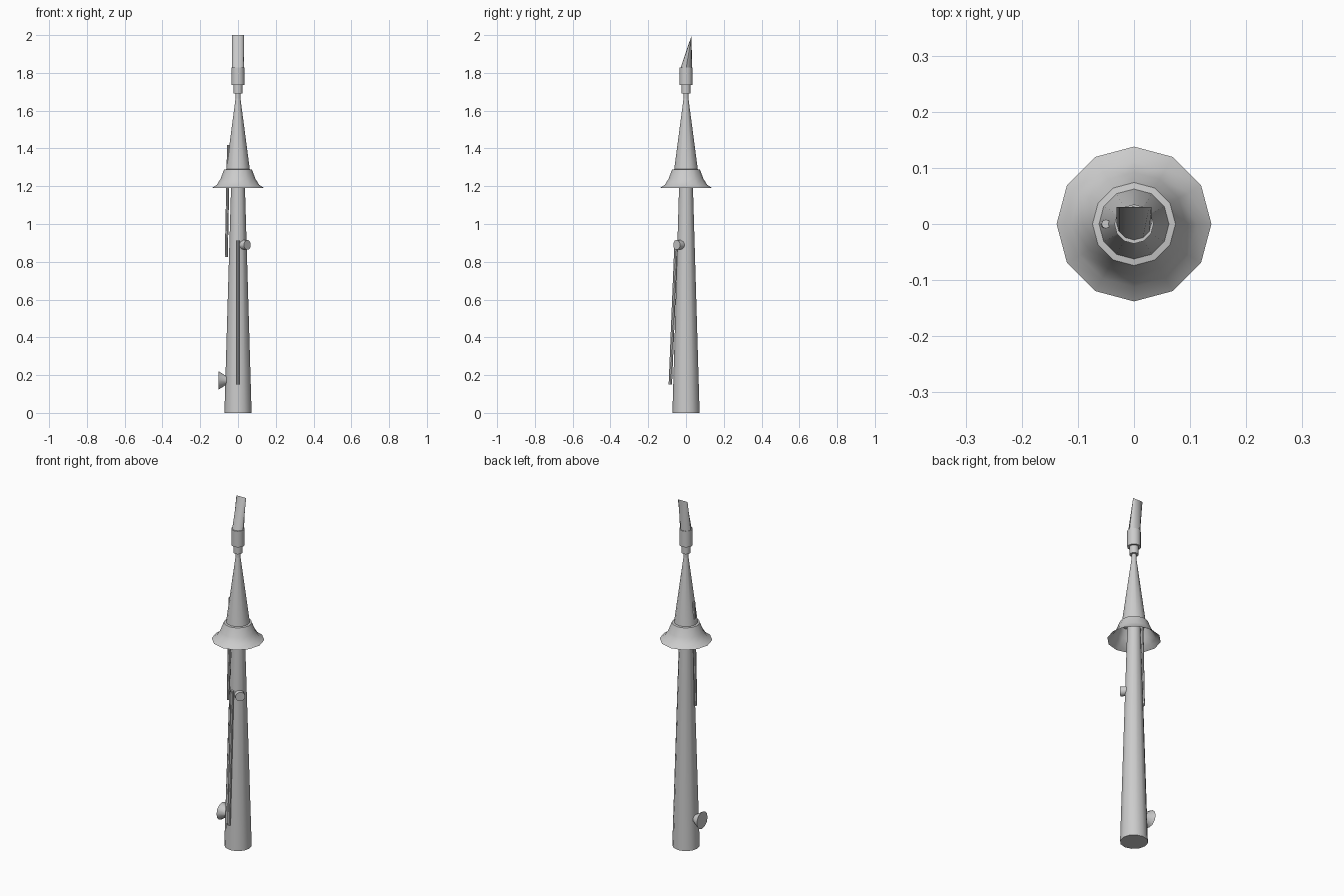
import bpy, bmesh, math
from mathutils import Vector

if "Cube" in bpy.data.objects:
    bpy.data.objects.remove(bpy.data.objects["Cube"])

SIDES = 12


def finish(name, bm, smooth=True):
    bmesh.ops.recalc_face_normals(bm, faces=bm.faces)
    me = bpy.data.meshes.new(name)
    bm.to_mesh(me)
    bm.free()
    ob = bpy.data.objects.new(name, me)
    bpy.context.collection.objects.link(ob)
    if smooth:
        bpy.ops.object.select_all(action='DESELECT')
        ob.select_set(True)
        bpy.context.view_layer.objects.active = ob
        bpy.ops.object.shade_smooth_by_angle(angle=math.radians(40))
    return ob


def skin(bm, rings):
    for a, b in zip(rings, rings[1:]):
        n = len(a)
        for i in range(n):
            j = (i + 1) % n
            bm.faces.new((a[i], a[j], b[j], b[i]))


def lathe(name, profile, origin=(0, 0, 0), axis=(0, 0, 1), sides=SIDES, cap_start=True, cap_end=True):
    """Revolve (radius, distance) pairs around an axis."""
    bm = bmesh.new()
    rot = Vector((0, 0, 1)).rotation_difference(Vector(axis))
    rings = []
    for r, d in profile:
        rings.append([bm.verts.new(Vector(origin) + rot @ Vector(
            (r * math.cos(math.tau * i / sides), r * math.sin(math.tau * i / sides), d)))
            for i in range(sides)])
    skin(bm, rings)
    if cap_start:
        bm.faces.new(rings[0])
    if cap_end:
        bm.faces.new(rings[-1])
    return finish(name, bm)


def rod(name, p, q, r):
    d = Vector(q) - Vector(p)
    return lathe(name, [(r, 0), (r, d.length)], p, d.normalized(), 8)


# Tapered main tube
lathe("main_tube", [(0.072, 0), (0.034, 1.29)])

# Flared skirt, open underneath
lathe("flared_skirt", [(0.138, 1.19), (0.112, 1.208), (0.092, 1.24), (0.074, 1.288), (0.062, 1.29)],
      cap_start=False, cap_end=False)

# Upper cone and thin neck
lathe("upper_cone", [(0.063, 1.285), (0.011, 1.68)])
lathe("neck", [(0.013, 1.64), (0.013, 1.70)])

# Stepped collar
lathe("lower_collar", [(0.024, 1.69), (0.024, 1.735)])
lathe("upper_collar", [(0.035, 1.735), (0.035, 1.828)])

# Mouthpiece: round base lofted to a straight edge at the back
bm = bmesh.new()
r = 0.031
base = [bm.verts.new((r * math.cos(math.tau * i / SIDES), r * math.sin(math.tau * i / SIDES), 1.82))
        for i in range(SIDES)]
tip = [bm.verts.new((v.co.x, 0.03, 2.0)) for v in base]
skin(bm, [base, tip])
bm.faces.new(base)
bmesh.ops.remove_doubles(bm, verts=bm.verts, dist=0.0005)
finish("mouthpiece", bm)

# Long rods lying along the tube
rod("front_rod", (0, -0.083, 0.15), (0, -0.052, 0.912), 0.009)
rod("side_rod", (-0.062, 0, 0.825), (-0.05, 0, 1.417), 0.008)

# Round button on the front right
lathe("button", [(0.026, 0.02), (0.026, 0.07)], (0, 0, 0.889), (0.707, -0.707, 0))

# Flared knob low on the left
lathe("flared_knob", [(0.022, 0.05), (0.025, 0.066), (0.049, 0.103)], (0, 0, 0.172), (-1, 0, 0))
